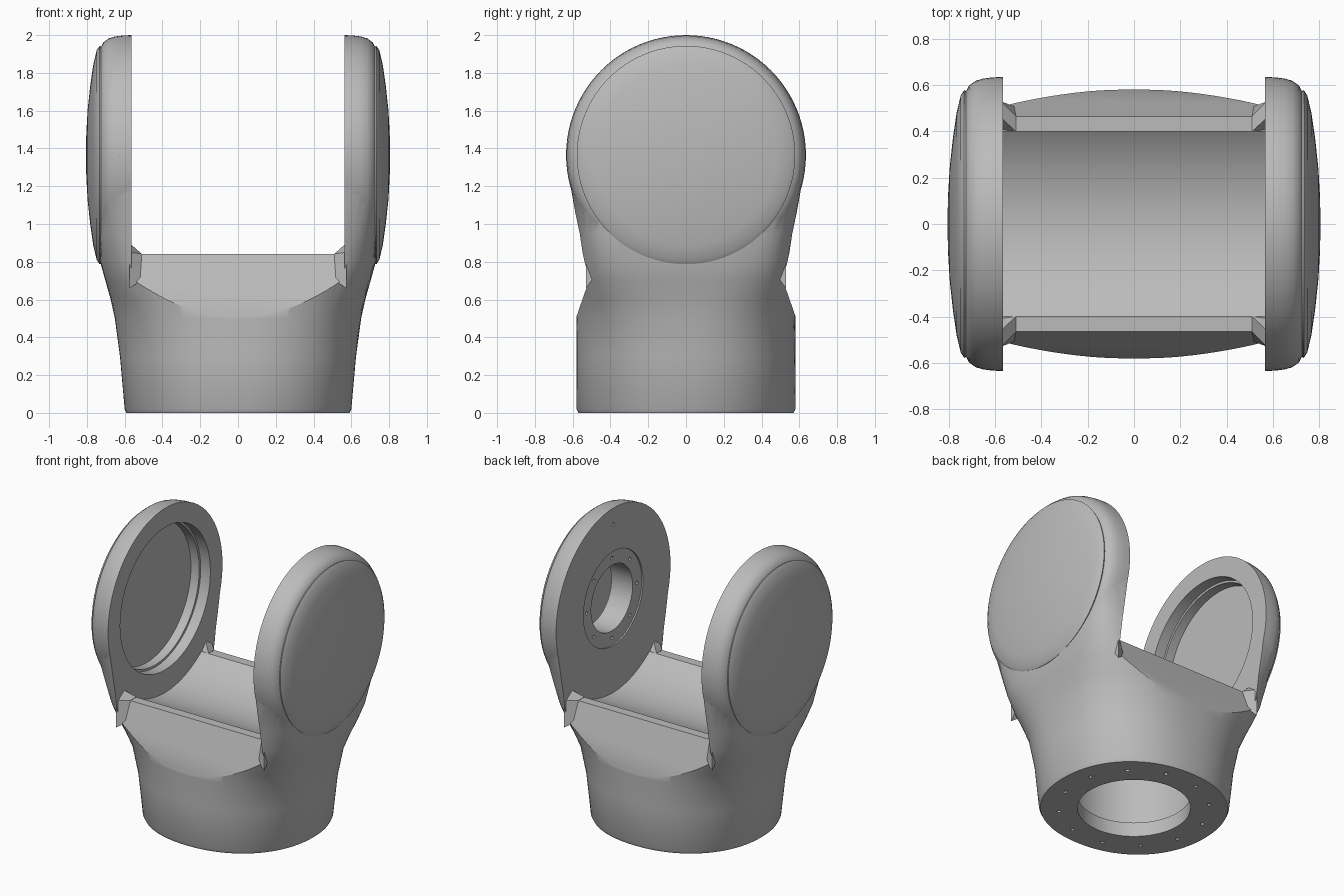
import bpy, bmesh
from math import sin, cos, pi, radians

cube = bpy.data.objects.get("Cube")
if cube:
    bpy.data.objects.remove(cube, do_unlink=True)

grey = bpy.data.materials.new("light_grey")
grey.use_nodes = True
COLOR = (0.5, 0.5, 0.5, 1)
grey.diffuse_color = COLOR
grey.node_tree.nodes["Principled BSDF"].inputs["Base Color"].default_value = COLOR

PIVOT = 1.365   # height of the joint axis
GAP = 0.565     # inner face of each arm
WIDE, DEEP, POWER = 0.74, 0.636, 14


def loft(name, *stacks):
    """Closed solids, each skinned over a stack of equal-length rings."""
    bm = bmesh.new()
    for rings in stacks:
        rows = [[bm.verts.new(p) for p in ring] for ring in rings]
        n = len(rows[0])
        for low, high in zip(rows, rows[1:]):
            for i in range(n):
                j = (i + 1) % n
                bm.faces.new((low[i], low[j], high[j], high[i]))
        bm.faces.new(rows[0][::-1])
        bm.faces.new(rows[-1])
    bmesh.ops.recalc_face_normals(bm, faces=bm.faces)
    mesh = bpy.data.meshes.new(name)
    bm.to_mesh(mesh)
    bm.free()
    mesh.materials.append(grey)
    obj = bpy.data.objects.new(name, mesh)
    bpy.context.collection.objects.link(obj)
    return obj


def turned_x(profile, y=0, z=PIVOT, n=96):
    """Rings around an axis along x from (x, radius) points."""
    return [[(x, y + r * cos(2 * pi * i / n), z + r * sin(2 * pi * i / n))
             for i in range(n)] for x, r in profile]


def turned_z(profile, x=0, y=0, n=64):
    """Rings around an axis along z from (z, radius) points."""
    return [[(x + r * cos(2 * pi * i / n), y + r * sin(2 * pi * i / n), z)
             for i in range(n)] for z, r in profile]


def oval(a, b, power, angle):
    c, s = cos(angle), sin(angle)
    k = (abs(c / a) ** power + abs(s / b) ** power) ** (-1 / power)
    return k * c, k * s


def combine(target, tool, operation):
    mod = target.modifiers.new(operation, 'BOOLEAN')
    mod.operation, mod.object, mod.solver = operation, tool, 'EXACT'
    bpy.context.view_layer.objects.active = target
    bpy.ops.object.modifier_apply(modifier=mod.name)
    bpy.data.objects.remove(tool, do_unlink=True)


# Yoke body: round at the foot, growing into two flat-sided arms
sections = [  # height, half width, half depth, squareness
    (0, 0.59, 0.57, 2.15), (0.02, 0.6, 0.58, 2.15), (0.3, 0.625, 0.58, 2.3),
    (0.5, 0.652, 0.58, 2.6), (0.6, 0.674, 0.582, 3.1), (0.7, 0.702, 0.585, 3.8),
    (0.8, 0.73, 0.585, 4.5), (0.95, 0.737, 0.58, 6.5), (1.15, WIDE, 0.607, 10),
    (PIVOT, WIDE, DEEP, POWER)]
SIDES = 144
body = loft("yoke_body", [
    [(*oval(a, b, p, 2 * pi * i / SIDES), z) for i in range(SIDES)]
    for z, a, b, p in sections])

# Rounded arm heads
head = [oval(WIDE, DEEP, POWER, radians(t)) for t in range(50, 5, -2)]
for side in (-1, 1):
    arm = loft("arm_head", turned_x([(side * x, r) for x, r in head]))
    combine(body, arm, 'UNION')

# Gap between the arms: sloped shoulders, flat lips and a curved trough
half = [(0.75, 2.3), (0.75, 0.022), (0.465, 0.84), (0.40, 0.84)]
arc = [(0.66 * sin(radians(t)), PIVOT - 0.66 * cos(radians(t))) for t in range(35, -36, -5)]
outline = half + arc + [(-y, z) for y, z in reversed(half)]
gap = loft("gap_cutter", [[(x, y, z) for y, z in outline] for x in (-GAP, GAP)])
combine(body, gap, 'DIFFERENCE')

# Bearing seat in the right arm, small bore in the left arm, hollow foot
cuts = loft(
    "bore_cutter",
    turned_x([(-GAP + 0.1, 0.50), (-0.64, 0.50), (-0.641, 0.485), (-0.705, 0.485)]),
    turned_x([(GAP - 0.1, 0.33), (GAP + 0.01, 0.33), (GAP + 0.011, 0.23), (0.78, 0.23)]),
    turned_z([(-0.1, 0.36), (0.1, 0.36), (0.101, 0.42), (0.6, 0.42)]))
combine(body, cuts, 'DIFFERENCE')

# Bolt holes under the foot and around the bore
holes = []
for i in range(12):
    t = 2 * pi * (i + 0.5) / 12
    holes.append(turned_z([(-0.05, 0.013), (0.06, 0.013)], 0.48 * cos(t), 0.48 * sin(t), 12))
for i in range(8):
    t = 2 * pi * i / 8
    holes.append(turned_x([(0.5, 0.012), (0.63, 0.012)],
                          0.28 * cos(t), PIVOT + 0.28 * sin(t), 12))
holes.append(turned_x([(0.5, 0.012), (0.6, 0.012)], 0, PIVOT + 0.52, 12))
combine(body, loft("bolt_cutter", *holes), 'DIFFERENCE')

parts = [body]
for side, label in ((-1, "right"), (1, "left")):
    # Domed shell cover on the outside of the arm
    dome = [(0.785, 0.03), (0.776, 0.24), (0.762, 0.37), (0.72, 0.50), (0.715, 0.57),
            (0.733, 0.578), (0.748, 0.555), (0.766, 0.48),
            (0.782, 0.37), (0.796, 0.24), (0.803, 0.12), (0.805, 0.03)]
    parts.append(loft(label + "_cover", turned_x([(side * x, r) for x, r in dome])))
    # Small gussets where the lips meet the arm
    for face, end in ((-1, "front"), (1, "back")):
        inner = [(0.40, 0.83), (0.505, 0.70), (0.465, 0.842), (0.40, 0.842)]
        outer = [(0.40, 0.83), (0.53, 0.66), (0.53, 0.85), (0.46, 0.9)]
        parts.append(loft(f"{label}_{end}_gusset", [
            [(side * x, face * y, z) for y, z in ring]
            for x, ring in ((0.51, inner), (0.575, outer))]))

# Smooth curved surfaces while keeping machined edges sharp
bpy.ops.object.select_all(action='DESELECT')
for part in parts:
    part.select_set(True)
bpy.context.view_layer.objects.active = body
bpy.ops.object.shade_smooth_by_angle(angle=radians(30))
